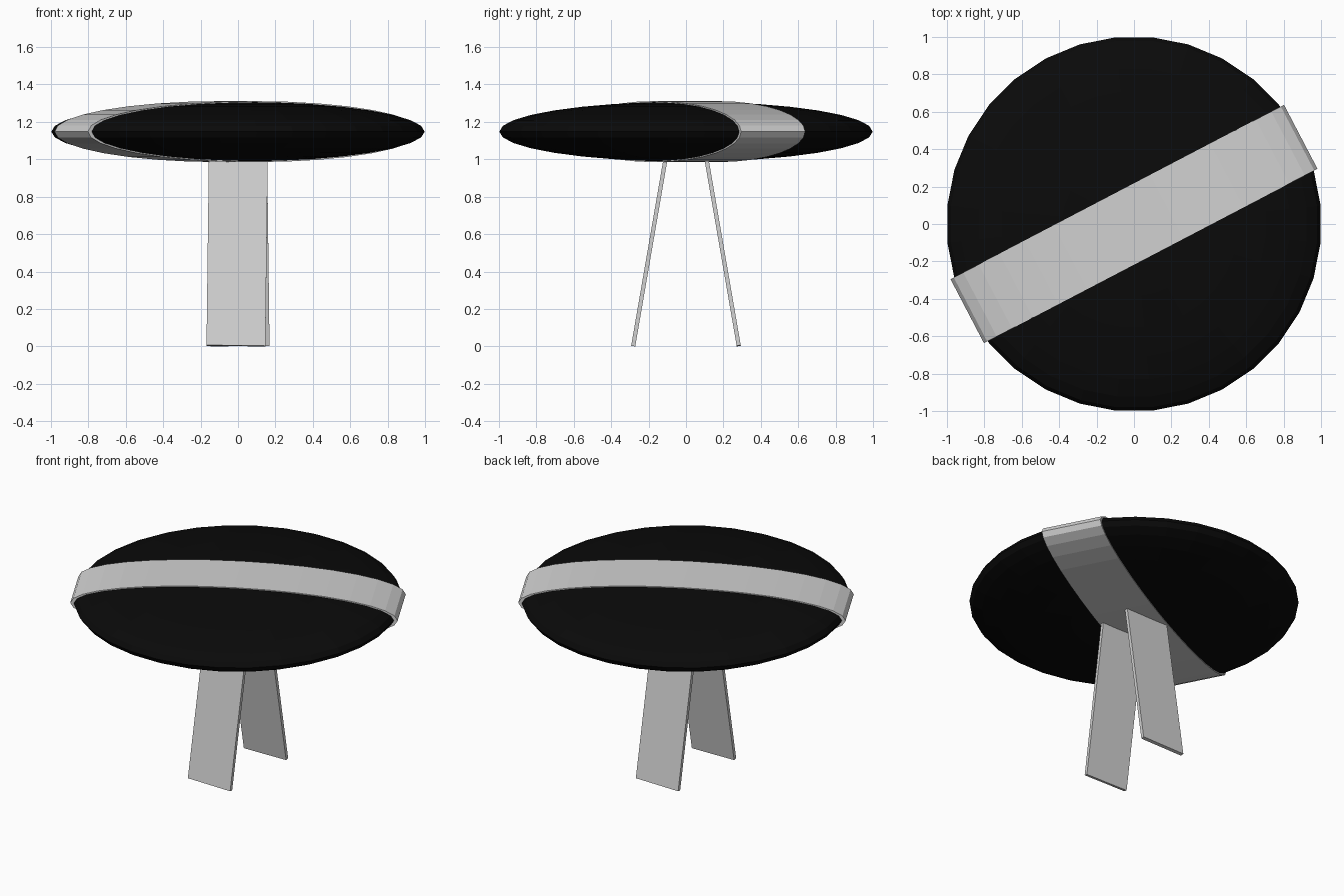
import bpy, bmesh, math
from mathutils import Matrix, Vector

if "Cube" in bpy.data.objects:
    bpy.data.objects.remove(bpy.data.objects["Cube"])


def material(name, rgb):
    m = bpy.data.materials.new(name)
    m.diffuse_color = (*rgb, 1)
    m.use_nodes = True
    m.node_tree.nodes["Principled BSDF"].inputs["Base Color"].default_value = m.diffuse_color
    return m


black = material("black", (0.003, 0.003, 0.003))
grey = material("light grey", (0.64, 0.64, 0.64))


def finish(name, bm, matrix, mat):
    bm.transform(matrix)
    bmesh.ops.recalc_face_normals(bm, faces=bm.faces)
    me = bpy.data.meshes.new(name)
    bm.to_mesh(me)
    bm.free()
    me.materials.append(mat)
    ob = bpy.data.objects.new(name, me)
    bpy.context.collection.objects.link(ob)


CENTRE = Matrix.Translation((0, 0, 1.148))

# flattened disc body, turned half a segment
bm = bmesh.new()
bmesh.ops.create_uvsphere(bm, u_segments=32, v_segments=16, radius=1)
finish("disc_body", bm, CENTRE @ Matrix.Diagonal((1.003, 1.003, 0.16, 1))
       @ Matrix.Rotation(math.radians(5.625), 4, 'Z'), black)

# diagonal band: an elliptical drum wrapped round the disc
bm = bmesh.new()
bmesh.ops.create_cone(bm, cap_ends=True, segments=32, radius1=1, radius2=1, depth=0.386)
finish("diagonal_band", bm, CENTRE @ Matrix.Rotation(math.radians(27.6), 4, 'Z')
       @ Matrix.Diagonal((1.006, 1, 0.163, 1))
       @ Matrix.Rotation(math.pi / 2, 4, 'X'), grey)

# two thin splayed legs, the second turned half way round
for name, turn in (("front_leg", 0), ("back_leg", math.pi)):
    bm = bmesh.new()
    bmesh.ops.create_cube(bm, size=1, matrix=Matrix.Translation((0, 0, 0.5)))
    finish(name, bm, Matrix.Rotation(turn, 4, 'Z')
           @ Matrix.Translation((-0.011, -0.282, 0.003))
           @ Matrix.Rotation(math.radians(-9.8), 4, 'X')
           @ Matrix.Rotation(math.radians(0.7), 4, 'Y')
           @ Matrix.Diagonal((0.315, 0.022, 1.1, 1)), grey)
